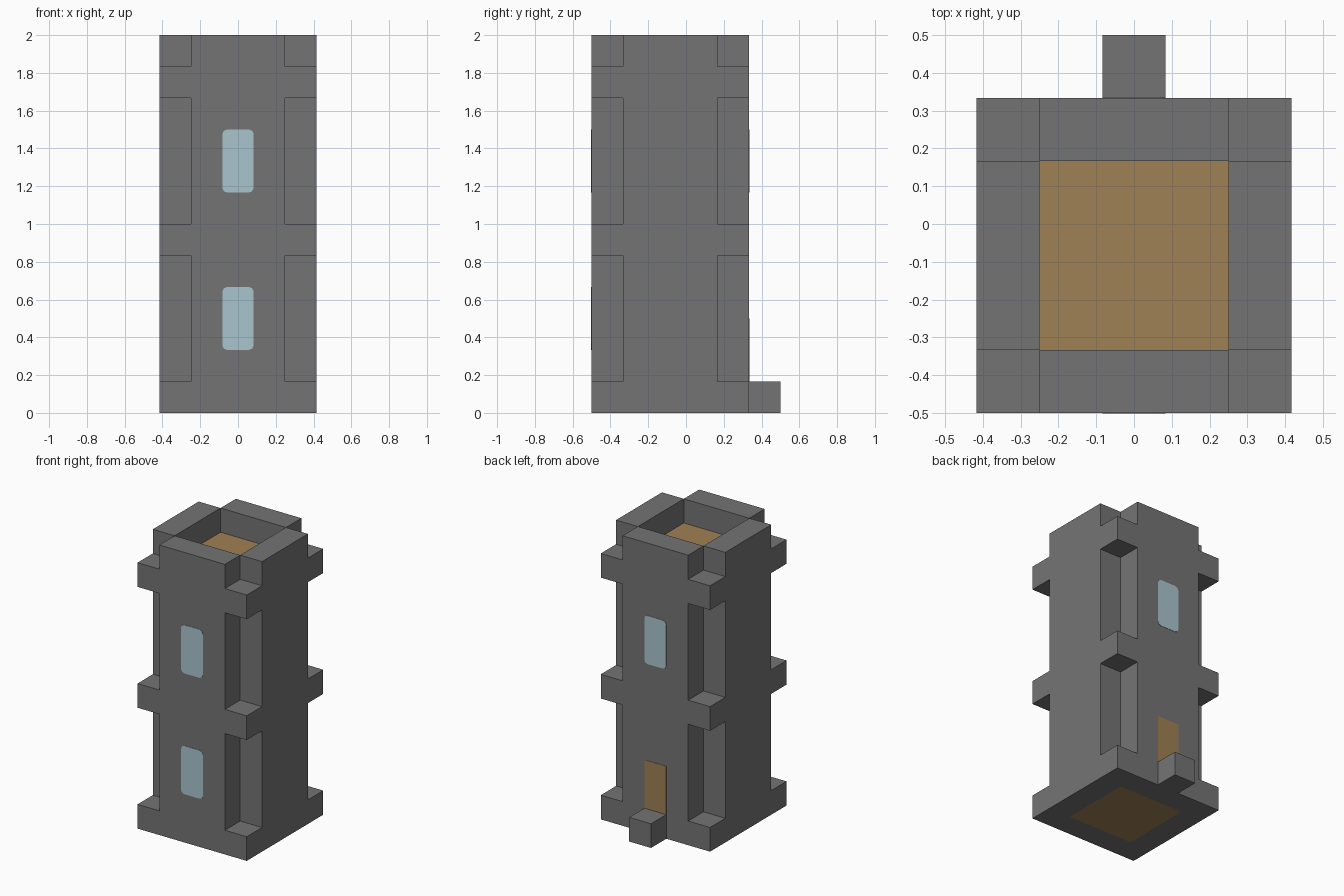
import bpy
import bmesh
from mathutils import Vector

if "Cube" in bpy.data.objects:
    bpy.data.objects.remove(bpy.data.objects["Cube"], do_unlink=True)

U = 1 / 6  # one building block


def material(name, rgb):
    mat = bpy.data.materials.new(name)
    mat.use_nodes = True
    mat.diffuse_color = (*rgb, 1)
    mat.node_tree.nodes["Principled BSDF"].inputs["Base Color"].default_value = (*rgb, 1)
    return mat


stone = material("grey stone", (0.175, 0.175, 0.175))
wood = material("brown wood", (0.347, 0.219, 0.089))
glass = material("pale blue glass", (0.402, 0.558, 0.617))


def finish(name, bm, *mats):
    bmesh.ops.recalc_face_normals(bm, faces=bm.faces)
    mesh = bpy.data.meshes.new(name)
    bm.to_mesh(mesh)
    bm.free()
    for mat in mats:
        mesh.materials.append(mat)
    obj = bpy.data.objects.new(name, mesh)
    bpy.context.collection.objects.link(obj)
    return obj


def box(low, high):
    """Box between two corners given in blocks."""
    bm = bmesh.new()
    bmesh.ops.create_cube(bm, size=1)
    low, high = Vector(low), Vector(high)
    for v in bm.verts:
        v.co = ((low + high) / 2 + v.co * (high - low)) * U
    return bm


# Floor slabs: square bands with a wooden centre on both faces
for name, z in (("ground_floor", 0), ("middle_floor", 5), ("roof_floor", 10)):
    bm = box((-2.5, -3, z), (2.5, 2, z + 1))
    flat = [f for f in bm.faces if abs(f.normal.z) > 0.9]
    bmesh.ops.inset_individual(bm, faces=flat, thickness=U, use_even_offset=True)
    for f in flat:
        f.material_index = 1
    finish(name, bm, stone, wood)

# Storeys: cross-shaped walls with notched corners
quarter = [(1.5, 2.5), (1.5, 1.5), (2.5, 1.5)]
outline = []
for sx, sy in ((1, 1), (1, -1), (-1, -1), (-1, 1)):
    corner = [(x * sx, y * sy - 0.5) for x, y in quarter]
    outline += corner if sx * sy > 0 else corner[::-1]
for name, z in (("lower_storey", 1), ("upper_storey", 6)):
    bm = bmesh.new()
    base = bm.faces.new([bm.verts.new((x * U, y * U, z * U)) for x, y in outline])
    top = bmesh.ops.extrude_face_region(bm, geom=[base], use_keep_orig=True)["geom"]
    verts = [g for g in top if isinstance(g, bmesh.types.BMVert)]
    bmesh.ops.translate(bm, verts=verts, vec=(0, 0, 4 * U))
    finish(name, bm, stone)

# Parapet: four low walls around the sunken roof
for name, low, high in (
    ("front_parapet", (-1.5, -3), (1.5, -2)),
    ("back_parapet", (-1.5, 1), (1.5, 2)),
    ("left_parapet", (1.5, -2), (2.5, 1)),
    ("right_parapet", (-2.5, -2), (-1.5, 1)),
):
    finish(name, box((*low, 11), (*high, 12)), stone)

# Doorstep
finish("doorstep", box((-0.5, 2, 0), (0.5, 3, 1)), stone)


# Thin panes and door set on the walls
def plate(name, y, z, mat, corner=0):
    bm = box((-0.5, y - 0.012, z), (0.5, y + 0.012, z + 2))
    if corner:
        edges = [e for e in bm.edges
                 if abs(e.verts[0].co.x - e.verts[1].co.x) < 1e-4
                 and abs(e.verts[0].co.z - e.verts[1].co.z) < 1e-4]
        bmesh.ops.bevel(bm, geom=edges, offset=corner, segments=2,
                        profile=0.5, affect="EDGES")
    finish(name, bm, mat)


plate("front_lower_window", -3, 2, glass, 0.025)
plate("front_upper_window", -3, 7, glass, 0.025)
plate("back_upper_window", 2, 7, glass, 0.025)
plate("back_door", 2, 1, wood)
